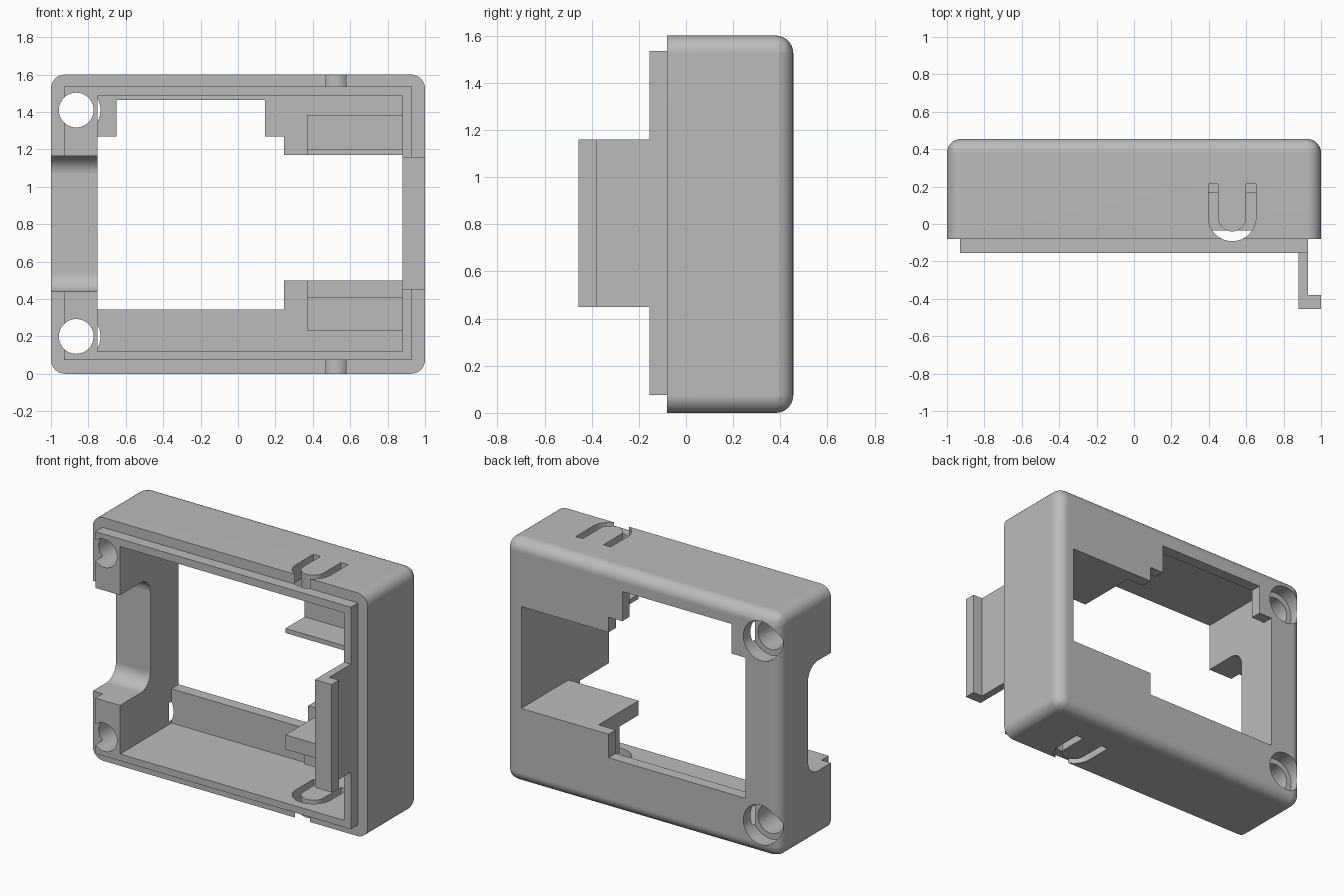
import bpy
import bmesh
from math import sin, cos, pi, radians

if "Cube" in bpy.data.objects:
    bpy.data.objects.remove(bpy.data.objects["Cube"], do_unlink=True)

gray = bpy.data.materials.new("plain gray plastic")
gray.use_nodes = True
gray.diffuse_color = (0.5, 0.5, 0.5, 1)
gray.node_tree.nodes["Principled BSDF"].inputs["Base Color"].default_value = (0.5, 0.5, 0.5, 1)


def finish(name, bm):
    bmesh.ops.recalc_face_normals(bm, faces=bm.faces[:])
    mesh = bpy.data.meshes.new(name)
    bm.to_mesh(mesh)
    bm.free()
    mesh.materials.append(gray)
    ob = bpy.data.objects.new(name, mesh)
    bpy.context.collection.objects.link(ob)
    return ob


def prism_mesh(points, axis, lo, hi):
    """Extrude a 2D outline along an axis; outlines are (y,z), (x,z) or (x,y)."""
    place = {"x": lambda a, b, t: (t, a, b),
             "y": lambda a, b, t: (a, t, b),
             "z": lambda a, b, t: (a, b, t)}[axis]
    bm = bmesh.new()
    low = [bm.verts.new(place(a, b, lo)) for a, b in points]
    high = [bm.verts.new(place(a, b, hi)) for a, b in points]
    bm.faces.new(low)
    bm.faces.new(high)
    for i in range(len(low)):
        j = (i + 1) % len(low)
        bm.faces.new((low[i], low[j], high[j], high[i]))
    return bm


def prism(name, points, axis, lo, hi):
    return finish(name, prism_mesh(points, axis, lo, hi))


def rect(a0, a1, b0, b1):
    return [(a0, b0), (a1, b0), (a1, b1), (a0, b1)]


def arc(ca, cb, r, start, end, steps):
    angles = [radians(start + (end - start) * i / steps) for i in range(steps + 1)]
    return [(ca + r * cos(t), cb + r * sin(t)) for t in angles]


def activate(ob):
    bpy.ops.object.select_all(action="DESELECT")
    ob.select_set(True)
    bpy.context.view_layer.objects.active = ob


def combine(target, tool, operation="DIFFERENCE"):
    activate(target)
    mod = target.modifiers.new("combine", "BOOLEAN")
    mod.operation = operation
    mod.solver = "EXACT"
    mod.object = tool
    bpy.ops.object.modifier_apply(modifier=mod.name)
    bpy.data.objects.remove(tool, do_unlink=True)


FRONT, INNER, BACK = -0.08, 0.38, 0.455

# Outer shell, rounded everywhere except around the front rim
bm = prism_mesh(rect(-1, 1, 0, 1.6), "y", FRONT, BACK)
edges = [e for e in bm.edges if any(v.co.y > 0 for v in e.verts)]
bmesh.ops.bevel(bm, geom=edges, offset=0.075, offset_type="OFFSET", segments=8,
                profile=0.5, affect="EDGES", clamp_overlap=True)
shell = finish("housing_shell", bm)

# Raised lip and main cavity
combine(shell, prism("lip", rect(-0.93, 0.93, 0.075, 1.535), "y", -0.155, 0.1), "UNION")
combine(shell, prism("cavity", rect(-0.75, 0.88, 0.12, 1.485), "y", -0.3, INNER))

# Stepped opening in the back wall
opening = [(-0.75, 0.345), (0.245, 0.345), (0.245, 0.5), (0.88, 0.5), (0.88, 1.17),
           (0.245, 1.17), (0.245, 1.27), (0.145, 1.27), (0.145, 1.465),
           (-0.65, 1.465), (-0.65, 1.27), (-0.75, 1.27)]
combine(shell, prism("opening", opening, "y", 0.3, 0.6))

# Filleted notch across the right wall
notch = [(-0.4, 0.44)] + arc(0.06, 0.54, 0.1, -90, 0, 10)
notch += arc(0.06, 1.065, 0.1, 0, 90, 10) + [(-0.4, 1.165)]
combine(shell, prism("notch", notch, "x", -1.2, -0.7))

# Screw holes with counterbores at the back
for z in (0.2, 1.41):
    for radius, start in ((0.093, -0.4), (0.13, 0.355)):
        circle = arc(-0.865, z, radius, 0, 360, 40)[:-1]
        combine(shell, prism("screw_hole", circle, "y", start, 0.7))

# U-shaped slots that free a snap tongue in the top and bottom walls
slot = [(0.398, 0.215)] + arc(0.525, 0.035, 0.127, 180, 360, 24) + [(0.652, 0.215)]
slot += [(0.6, 0.215)] + arc(0.525, 0.035, 0.075, 360, 180, 24) + [(0.45, 0.215)]
for lo, hi in ((-0.1, 0.2), (1.4, 1.7)):
    combine(shell, prism("tongue_slot", slot, "z", lo, hi))

# Shelves and the blocks that stiffen them
parts = [shell]
for name, y, z0, z1 in (("lower_shelf", -0.035, 0.405, 0.5),
                        ("lower_shelf_block", 0.165, 0.23, 0.405),
                        ("upper_shelf", -0.035, 1.17, 1.2),
                        ("upper_shelf_block", 0.165, 1.2, 1.38)):
    parts.append(prism(name, rect(0.37, 0.88, z0, z1), "y", y, INNER))

# Hooked clip on the left wall
hook = [(0.88, -0.155), (0.88, -0.455), (1, -0.455), (1, -0.38), (0.93, -0.38), (0.93, -0.155)]
parts.append(prism("hooked_clip", hook, "z", 0.45, 1.16))

for ob in parts:
    activate(ob)
    bpy.ops.object.shade_smooth_by_angle(angle=radians(30))
weighted = shell.modifiers.new("weighted normals", "WEIGHTED_NORMAL")
weighted.keep_sharp = True
